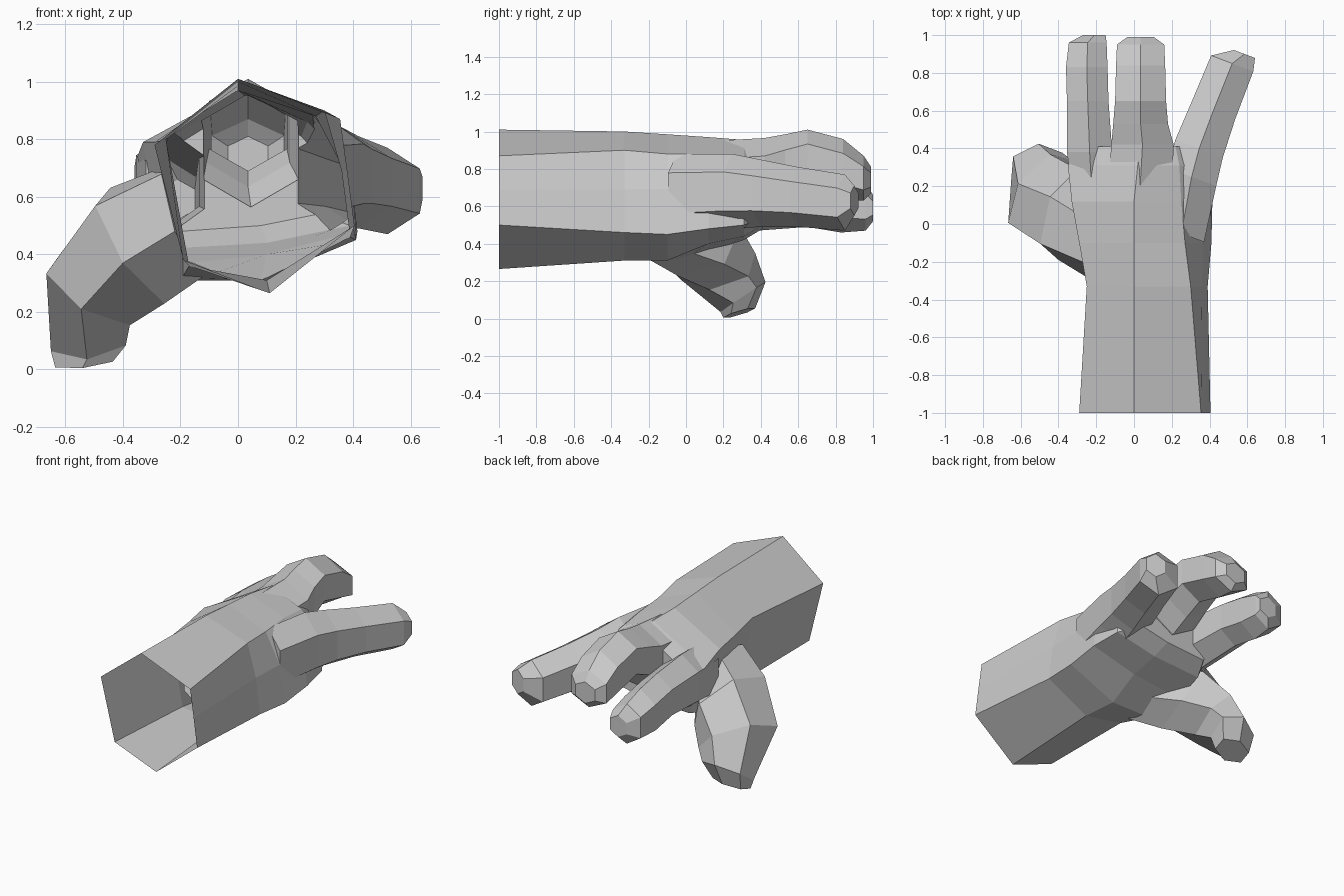
import bpy, bmesh
from mathutils import Vector

if "Cube" in bpy.data.objects:
    bpy.data.objects.remove(bpy.data.objects["Cube"])


def loft(name, rings):
    """Skin a list of equal-length point rings into a closed, flat-shaded tube."""
    bm = bmesh.new()
    loops = [[bm.verts.new(p) for p in ring] for ring in rings]
    n = len(loops[0])
    for a, b in zip(loops, loops[1:]):
        for i in range(n):
            j = (i + 1) % n
            bm.faces.new((a[i], a[j], b[j], b[i]))
    bm.faces.new(loops[0])
    bm.faces.new(loops[-1])
    bmesh.ops.recalc_face_normals(bm, faces=bm.faces)
    mesh = bpy.data.meshes.new(name)
    bm.to_mesh(mesh)
    bm.free()
    ob = bpy.data.objects.new(name, mesh)
    bpy.context.collection.objects.link(ob)
    return ob


HEX = [(0, 1), (1, .52), (1, -.52), (0, -1), (-1, -.52), (-1, .52)]


def section(c, u, v):
    """Six-sided section around c, with half axes u and v."""
    c, u, v = Vector(c), Vector(u), Vector(v)
    return [c + u * a + v * b for a, b in HEX]


def finger(name, stations, side):
    """Stations are x, y, z, half width, half height."""
    return loft(name, [section((x, y, z), Vector(side) * w, (0, 0, h))
                       for x, y, z, w, h in stations])


# Forearm and palm: seven-sided sections along y
palm_sections = {
    -1.0: [(0, 1.01), (.355, .87), (.38, .69), (.405, .5), (.11, .265), (-.19, .38), (-.29, .78)],
    -.33: [(0, 1.0), (.3, .9), (.36, .69), (.39, .46), (.1, .31), (-.17, .36), (-.25, .8)],
    -.10: [(0, .985), (.27, .88), (.37, .69), (.41, .45), (.08, .31), (-.2, .31), (-.29, .79)],
    .12: [(0, .97), (.25, .88), (.39, .7), (.415, .48), (.1, .4), (-.25, .36), (-.33, .79)],
    .31: [(.02, .955), (.24, .86), (.40, .71), (.39, .5), (.1, .44), (-.24, .42), (-.35, .74)],
    .41: [(.03, .93), (.22, .81), (.32, .7), (.28, .54), (.08, .5), (-.2, .48), (-.31, .72)],
}
hand = loft("hand", [[(x, y, z) for x, z in pts] for y, pts in palm_sections.items()])

# Three fingers, wider where they leave the palm
left_finger = finger("left_finger", [
    (-.22, .12, .62, .10, .20), (-.235, .38, .65, .12, .18), (-.245, .65, .65, .11, .16),
    (-.25, .83, .62, .11, .16), (-.245, .96, .60, .10, .13), (-.21, 1.0, .59, .06, .07)],
    (1, 0, 0))
middle_finger = finger("middle_finger", [
    (.03, .15, .75, .17, .20), (.045, .42, .765, .165, .20), (.035, .53, .81, .145, .175),
    (.035, .65, .85, .135, .16), (.035, .84, .80, .13, .16), (.035, .95, .75, .125, .12),
    (.035, .99, .74, .07, .07)],
    (1, 0, 0))
right_finger = finger("right_finger", [
    (.25, -.05, .67, .13, .21), (.305, .25, .68, .14, .20), (.345, .40, .67, .135, .18),
    (.42, .60, .65, .125, .16), (.52, .85, .62, .12, .15), (.585, .90, .63, .06, .08)],
    (.93, -.35, 0))

# Thumb, reaching out and down
thumb = loft("thumb", [section(c, u, v) for c, u, v in [
    ((-.17, -.10, .52), (-.07, 0, .18), (.05, .20, .04)),
    ((-.35, .05, .43), (-.12, -.03, .17), (.05, .24, .06)),
    ((-.495, .17, .28), (-.145, -.06, .09), (.05, .20, .07)),
    ((-.515, .305, .115), (-.13, -.01, -.01), (.01, .12, .08)),
    ((-.53, .285, .03), (-.10, 0, -.01), (.01, .085, .025)),
]])

# Weld all digits into one skin
digits = [left_finger, middle_finger, right_finger, thumb]
for d in digits:
    mod = hand.modifiers.new(d.name, 'BOOLEAN')
    mod.operation = 'UNION'
    mod.solver = 'EXACT'
    mod.object = d
bpy.context.view_layer.update()
graph = bpy.context.evaluated_depsgraph_get()
skin = bpy.data.meshes.new_from_object(hand.evaluated_get(graph))
hand.modifiers.clear()
hand.data = skin
for d in digits:
    bpy.data.objects.remove(d)

# Open wrist end
bm = bmesh.new()
bm.from_mesh(skin)
cap = [f for f in bm.faces if all(v.co.y < -.99 for v in f.verts)]
bmesh.ops.delete(bm, geom=cap, context='FACES_ONLY')
bm.to_mesh(skin)
bm.free()
